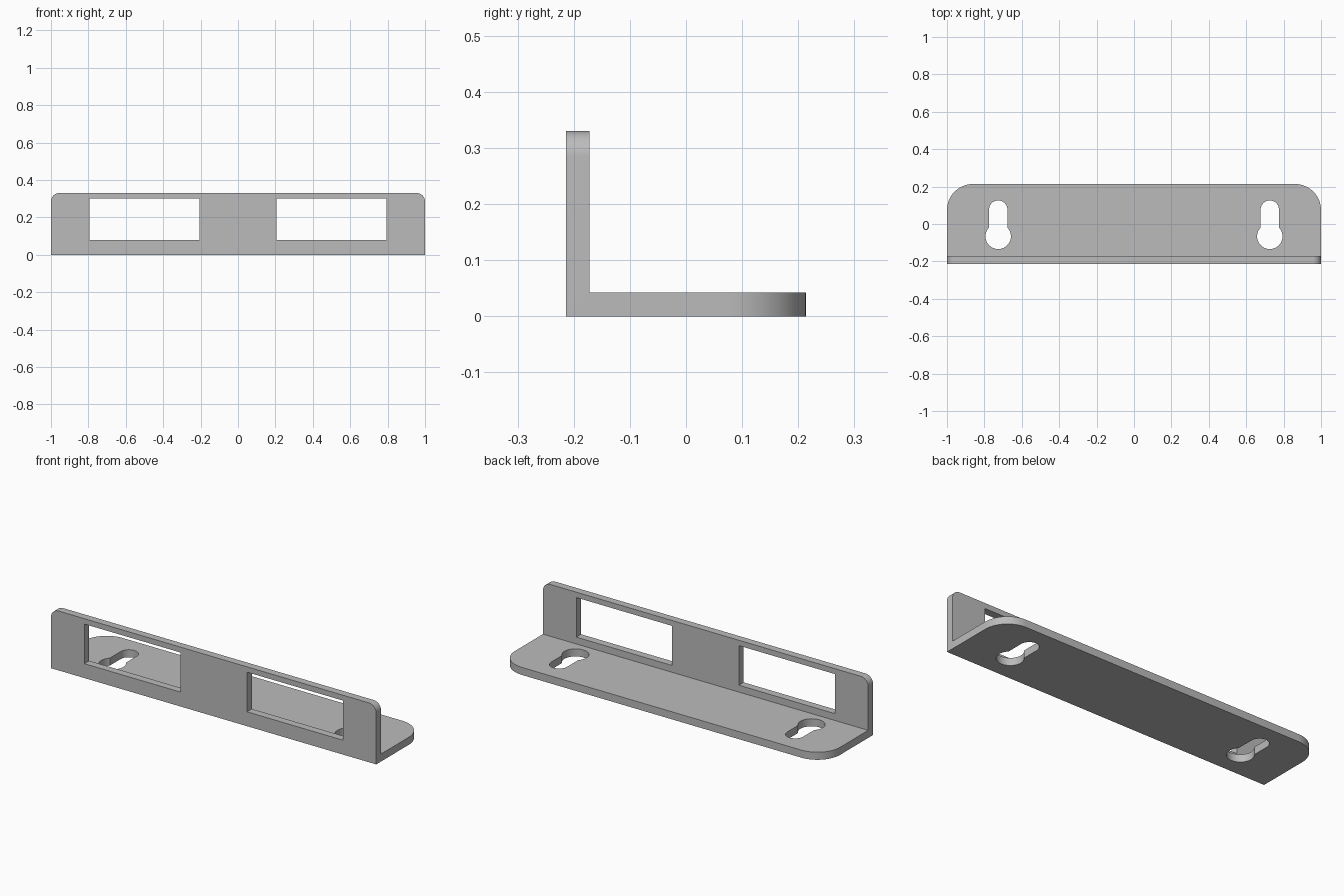
import bpy, bmesh
from math import sin, cos, acos, pi
from mathutils import Vector

cube = bpy.data.objects.get("Cube")
if cube:
    bpy.data.objects.remove(cube, do_unlink=True)

# Overall sizes
HALF_X, HALF_Y, HEIGHT, THICK = 1.0, 0.214, 0.33, 0.042
BASE_RADIUS, WALL_RADIUS = 0.14, 0.045

grey = bpy.data.materials.new("plain grey")
grey.use_nodes = True
colour = (0.5, 0.5, 0.5, 1)
grey.diffuse_color = colour
grey.node_tree.nodes["Principled BSDF"].inputs["Base Color"].default_value = colour


def prism(name, outline, depth):
    """Extrude a closed outline of 3D points along a vector."""
    bm = bmesh.new()
    face = bm.faces.new([bm.verts.new(p) for p in outline])
    result = bmesh.ops.extrude_face_region(bm, geom=[face], use_keep_orig=True)
    moved = [v for v in result["geom"] if isinstance(v, bmesh.types.BMVert)]
    bmesh.ops.translate(bm, vec=depth, verts=moved)
    bmesh.ops.recalc_face_normals(bm, faces=bm.faces)
    mesh = bpy.data.meshes.new(name)
    bm.to_mesh(mesh)
    bm.free()
    mesh.materials.append(grey)
    obj = bpy.data.objects.new(name, mesh)
    bpy.context.collection.objects.link(obj)
    return obj


def round_corners(obj, test, radius):
    """Bevel the edges whose midpoint and direction pass the test."""
    bm = bmesh.new()
    bm.from_mesh(obj.data)
    edges = [e for e in bm.edges
             if test((e.verts[0].co + e.verts[1].co) / 2,
                     (e.verts[1].co - e.verts[0].co).normalized())]
    bmesh.ops.bevel(bm, geom=edges, offset=radius, offset_type='OFFSET',
                    segments=14, profile=0.5, affect='EDGES')
    bm.to_mesh(obj.data)
    bm.free()


def arc(cx, cy, radius, start, end, steps):
    """Points along an arc just below the base plate."""
    angles = [start + (end - start) * i / steps for i in range(steps + 1)]
    return [(cx + radius * cos(a), cy + radius * sin(a), -0.1) for a in angles]


# Angle bracket: L profile swept along its length
inner_y = -HALF_Y + THICK
profile = [(-HALF_Y, 0), (HALF_Y, 0), (HALF_Y, THICK),
           (inner_y, THICK), (inner_y, HEIGHT), (-HALF_Y, HEIGHT)]
bracket = prism("bracket", [(-HALF_X, y, z) for y, z in profile],
                Vector((2 * HALF_X, 0, 0)))

# Rounded rear corners of the base and upper corners of the wall
round_corners(bracket, lambda m, d: abs(d.z) > 0.9 and m.y > HALF_Y - 0.01, BASE_RADIUS)
round_corners(bracket, lambda m, d: abs(d.y) > 0.9 and m.z > HEIGHT - 0.01, WALL_RADIUS)

# Cutters: a window in the wall and a keyhole in the base on each side
cutters = []
HEAD, SLOT = 0.068, 0.049
neck = acos(SLOT / HEAD)
for side, label in ((-1, "right"), (1, "left")):
    x0, x1 = side * 0.205, side * 0.795
    window = [(x0, -0.3, 0.08), (x1, -0.3, 0.08), (x1, -0.3, 0.3), (x0, -0.3, 0.3)]
    cutters.append(prism(label + "_window_cutter", window, Vector((0, 0.2, 0))))
    cx = side * 0.726
    keyhole = (arc(cx, -0.066, HEAD, pi - neck, 2 * pi + neck, 36)
               + arc(cx, 0.077, SLOT, 0, pi, 20))
    cutters.append(prism(label + "_keyhole_cutter", keyhole, Vector((0, 0, 0.2))))

for cutter in cutters:
    cutter.hide_render = True
    mod = bracket.modifiers.new(cutter.name, 'BOOLEAN')
    mod.operation = 'DIFFERENCE'
    mod.solver = 'EXACT'
    mod.object = cutter

# Bake the cuts, then drop the cutters
bpy.context.view_layer.update()
graph = bpy.context.evaluated_depsgraph_get()
finished = bpy.data.meshes.new_from_object(bracket.evaluated_get(graph))
bracket.modifiers.clear()
bracket.data = finished
for cutter in cutters:
    bpy.data.objects.remove(cutter, do_unlink=True)

# Smooth the curves while keeping the edges crisp
bpy.ops.object.select_all(action='DESELECT')
bracket.select_set(True)
bpy.context.view_layer.objects.active = bracket
bpy.ops.object.shade_smooth_by_angle(angle=pi / 6)
